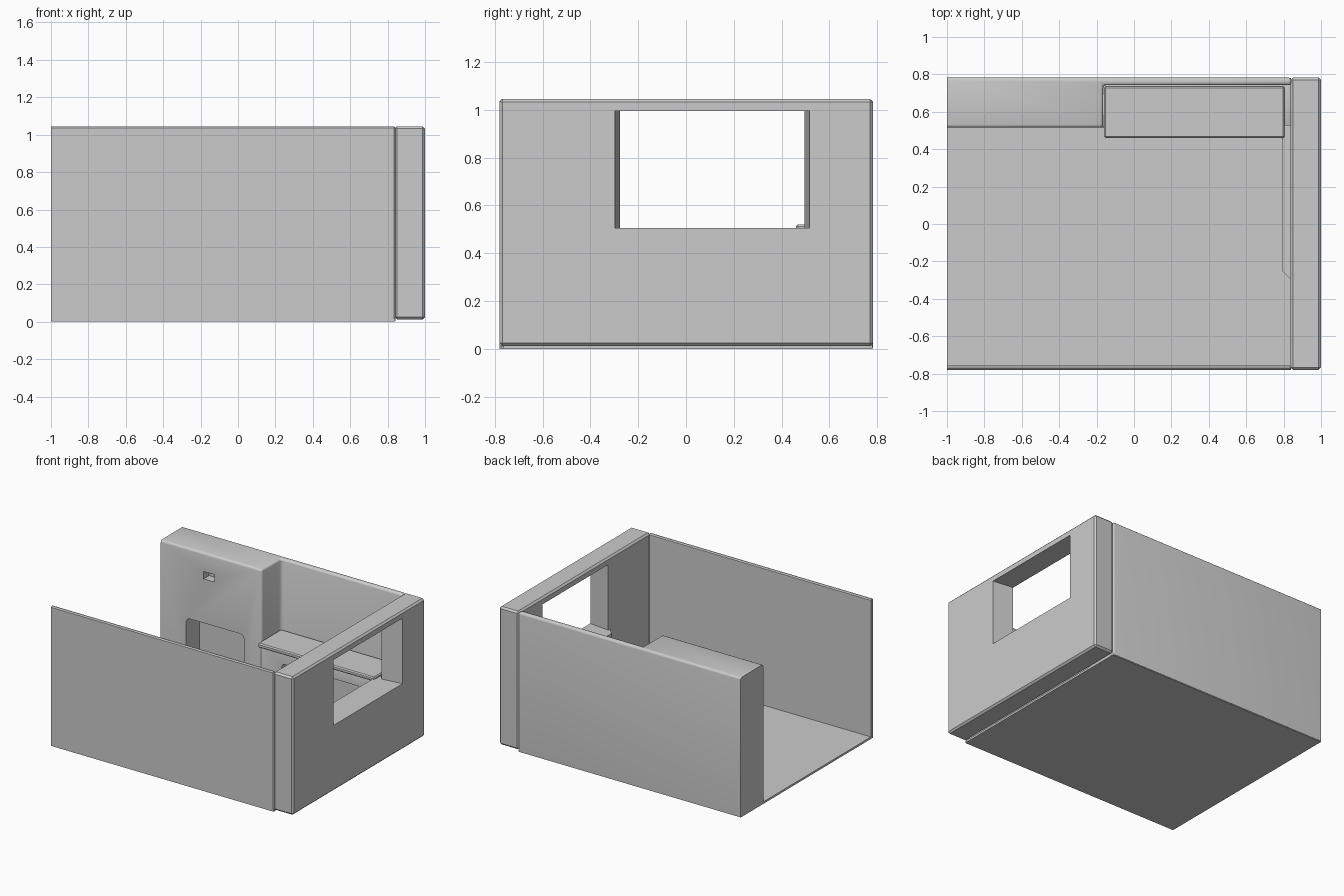
import bpy, bmesh
from mathutils import Vector

if "Cube" in bpy.data.objects:
    bpy.data.objects.remove(bpy.data.objects["Cube"])


def prism(name, pts, axis, lo, hi, bevel=0.0, segs=1, keep=None):
    """Extrude a 2D outline along an axis; keep(edge) picks edges to bevel."""
    def place(a, b, c):
        return {'x': (c, a, b), 'y': (a, c, b), 'z': (a, b, c)}[axis]
    bm = bmesh.new()
    face = bm.faces.new([bm.verts.new(place(a, b, lo)) for a, b in pts])
    ext = bmesh.ops.extrude_face_region(bm, geom=[face])
    top = [v for v in ext['geom'] if isinstance(v, bmesh.types.BMVert)]
    d = Vector(place(0, 0, hi - lo))
    bmesh.ops.translate(bm, verts=top, vec=d)
    bmesh.ops.recalc_face_normals(bm, faces=bm.faces)
    if bevel:
        edges = [e for e in bm.edges if keep is None or keep(e)]
        bmesh.ops.bevel(bm, geom=edges, offset=bevel, segments=segs,
                        profile=0.5, affect='EDGES', clamp_overlap=True)
    me = bpy.data.meshes.new(name)
    bm.to_mesh(me)
    bm.free()
    ob = bpy.data.objects.new(name, me)
    bpy.context.collection.objects.link(ob)
    return ob


def box(name, x, y, z, **kw):
    pts = [(x[0], y[0]), (x[1], y[0]), (x[1], y[1]), (x[0], y[1])]
    return prism(name, pts, 'z', z[0], z[1], **kw)


def cut(ob, cutter):
    cutter.hide_render = True
    m = ob.modifiers.new("opening", 'BOOLEAN')
    m.operation, m.solver, m.object = 'DIFFERENCE', 'EXACT', cutter
    bpy.context.view_layer.objects.active = ob
    bpy.ops.object.modifier_apply(modifier=m.name)
    bpy.data.objects.remove(cutter)


def arch(name, x0, x1, z0, z1, y0, y1, r=0.03):
    pts = [(x0, z0), (x1, z0), (x1, z1 - r), (x1 - r * .3, z1 - r * .3), (x1 - r, z1),
           (x0 + r, z1), (x0 + r * .3, z1 - r * .3), (x0, z1 - r)]
    return prism(name, pts, 'y', y0, y1)


def free_edge(e):
    # leave the cut-off left end and the foot of the walls square
    a, b = (v.co for v in e.verts)
    return not (max(a.x, b.x) < -0.99 or max(a.z, b.z) < 0.02)


# floor and front wall
box("floor", (-1, 0.84), (-0.78, 0.78), (0, 0.015))
box("front_wall", (-1, 0.842), (-0.78, -0.757), (0.005, 1.045),
    bevel=0.008, keep=free_edge)

# back wall with chimney breast, fireplace and small flue recess
plan = [(-1, 0.515), (-0.165, 0.515), (-0.165, 0.742), (0.842, 0.742),
        (0.842, 0.783), (-1, 0.783)]
back = prism("back_wall_and_chimney", plan, 'z', 0.005, 1.045,
             bevel=0.017, segs=3, keep=free_edge)
cut(back, arch("fireplace_cutter", -0.79, -0.31, 0.015, 0.52, 0.4, 0.675))
cut(back, box("recess_cutter", (-0.645, -0.555), (0.4, 0.58), (0.85, 0.905)))

# alcove cupboard with niche and its overhanging top
cupboard = box("alcove_cupboard", (-0.18, 0.84), (0.515, 0.76), (0.01, 0.49),
               bevel=0.012, segs=2, keep=free_edge)
cut(cupboard, arch("niche_cutter", 0.0, 0.66, 0.015, 0.39, 0.4, 0.675))
box("alcove_counter", (-0.16, 0.805), (0.46, 0.735), (0.487, 0.52),
    bevel=0.008)

# right wall with splayed window opening
right = box("window_wall", (0.838, 1), (-0.78, 0.783), (0.012, 1.045), bevel=0.013)
wx = [(0.78, 0), (1.06, 0), (1.06, 0), (0.78, 0)]
splay = [(0.80, -0.272), (1.03, -0.301), (1.03, 0.521), (0.80, 0.492)]
cut(right, prism("window_cutter", splay, 'z', 0.505, 0.995))

# inner window sill with chamfered end
sill = [(0.845, -0.295), (0.835, -0.295), (0.79, -0.25), (0.79, 0.53), (0.845, 0.53)]
prism("window_sill", sill, 'z', 0.465, 0.505)

# smooth shading with crisp edges
for ob in bpy.context.scene.objects:
    bpy.ops.object.select_all(action='DESELECT')
    ob.select_set(True)
    bpy.context.view_layer.objects.active = ob
    bpy.ops.object.shade_smooth_by_angle(angle=0.6)
